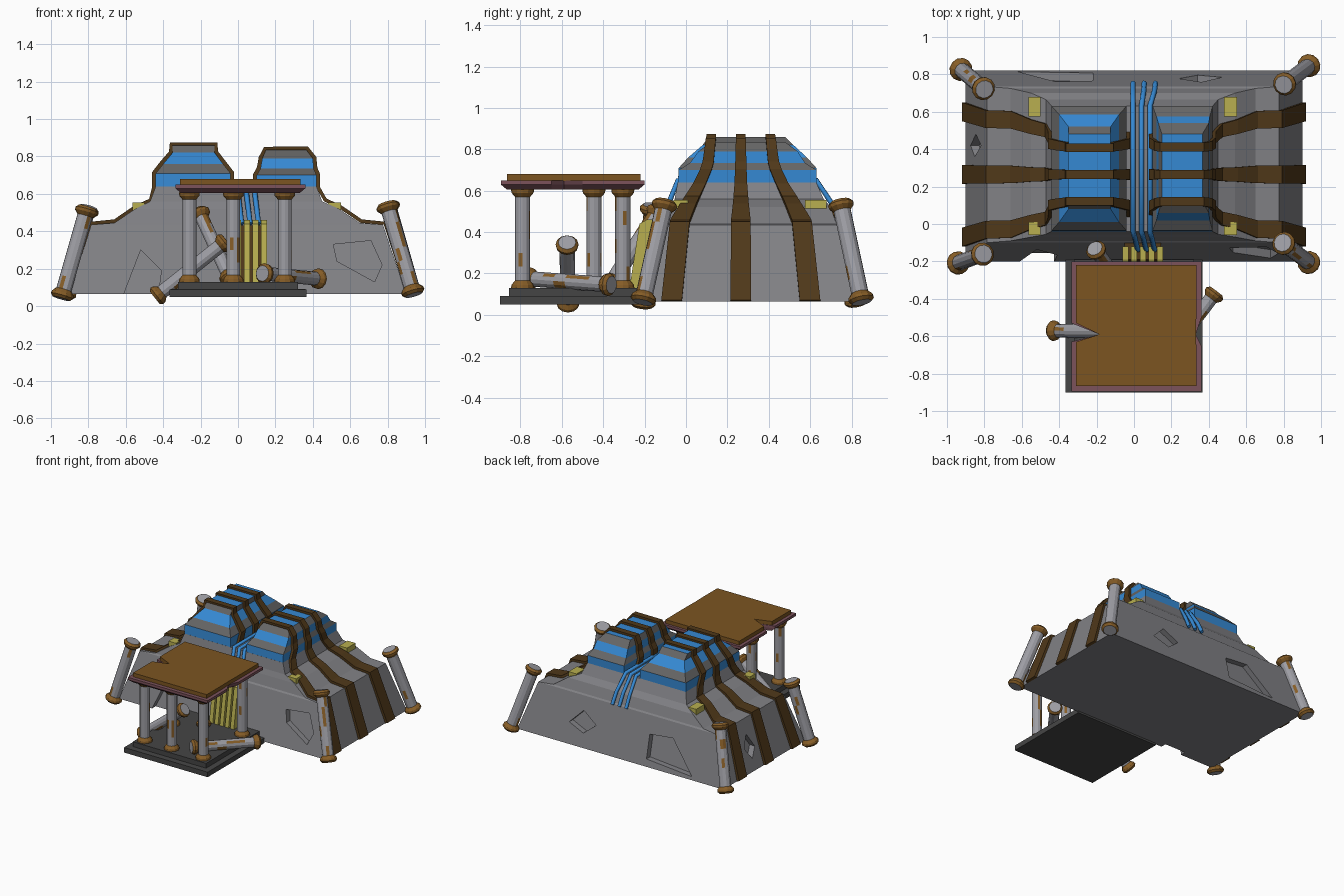
import bpy, bmesh, math, random
from mathutils import Vector

if "Cube" in bpy.data.objects:
    bpy.data.objects.remove(bpy.data.objects["Cube"])
random.seed(4)


def mat(name, c):
    m = bpy.data.materials.new(name)
    m.diffuse_color = (*c, 1)
    m.use_nodes = True
    m.node_tree.nodes["Principled BSDF"].inputs["Base Color"].default_value = m.diffuse_color
    return m


GREY = mat("grey", (.22, .22, .235))
SHAFT = mat("shaft_grey", (.34, .34, .37))
MID = mat("mid_grey", (.13, .13, .13))
DARK = mat("dark_grey", (.06, .06, .06))
BLUE = mat("blue", (.036, .25, .65))
BAND = mat("dark_brown", (.08, .04, .01))
RUST = mat("rust", (.24, .11, .02))
ROOF = mat("roof_brown", (.2, .09, .015))
PINK = mat("dull_pink", (.2, .085, .105))
YELLOW = mat("yellow", (.48, .43, .08))


def finish(name, bm, mats):
    bmesh.ops.recalc_face_normals(bm, faces=bm.faces)
    me = bpy.data.meshes.new(name)
    bm.to_mesh(me)
    bm.free()
    ob = bpy.data.objects.new(name, me)
    bpy.context.collection.objects.link(ob)
    for m in mats:
        me.materials.append(m)
    return ob


def loft(name, rings, mats, pick=lambda seg, side: 0, top=0):
    """Skin closed rings of points and cap both ends."""
    bm = bmesh.new()
    vs = [[bm.verts.new(p) for p in r] for r in rings]
    n = len(vs[0])
    for i in range(len(vs) - 1):
        for j in range(n):
            k = (j + 1) % n
            f = bm.faces.new((vs[i][j], vs[i][k], vs[i + 1][k], vs[i + 1][j]))
            f.material_index = pick(i, j)
    bm.faces.new(vs[0][::-1]).material_index = top
    bm.faces.new(vs[-1]).material_index = top
    return finish(name, bm, mats)


def rect(x0, x1, y0, y1, z):
    return [(x0, y0, z), (x1, y0, z), (x1, y1, z), (x0, y1, z)]


def box(name, x0, x1, y0, y1, z0, z1, m):
    return loft(name, [rect(x0, x1, y0, y1, z0), rect(x0, x1, y0, y1, z1)], [m])


def lerp(table, z):
    for (a, va), (b, vb) in zip(table, table[1:]):
        if z <= b:
            return va + (vb - va) * (z - a) / (b - a)
    return table[-1][1]


# Sloped main body
body = loft("main_body", [
    rect(-.9, .9, -.2, .82, .065), rect(-.785, .775, -.1, .735, .435),
    rect(-.66, .65, -.09, .725, .445), rect(-.55, .54, -.07, .70, .52),
    rect(-.47, .45, -.055, .665, .56), rect(-.44, .42, -.04, .63, .64)], [GREY])

# Broken dents in the walls: outline on the wall, pushed along the wall normal
front = lambda x, z: (x, -.2 + .27 * (z - .065), z)
back = lambda x, z: (x, .82 - .23 * (z - .065), z)
left = lambda y, z: (-.9 + .31 * (z - .065), y, z)
dents = [
    (front, (0, 1, 0), [(-.62, .04), (-.52, .30), (-.41, .19), (-.43, .04)]),
    (front, (0, 1, 0), [(.51, .33), (.71, .35), (.77, .22), (.73, .13), (.53, .24)]),
    (back, (0, -1, 0), [(-.22, .12), (-.22, .30), (-.42, .32), (-.62, .09)]),
    (back, (0, -1, 0), [(.24, .25), (.36, .33), (.47, .22), (.34, .17)]),
    (left, (1, 0, 0), [(.36, .22), (.42, .33), (.48, .24), (.42, .15)])]
for wall, d, outline in dents:
    base = [Vector(wall(*p)) for p in outline]
    d = Vector(d)
    cut = loft("dent_cutter", [[p - d * .1 for p in base], [p + d * .045 for p in base]], [GREY])
    cut.hide_render = True
    mod = body.modifiers.new("dent", 'BOOLEAN')
    mod.operation, mod.object, mod.solver = 'DIFFERENCE', cut, 'EXACT'
    bpy.context.view_layer.objects.active = body
    bpy.ops.object.modifier_apply(modifier=mod.name)
    bpy.data.objects.remove(cut)

# Two stepped towers with blue window bands: (outer x, inner x, y front, y back, z)
left_steps = [(-.44, -.04, -.04, .63, .63), (-.44, -.04, -.035, .63, .71), (-.40, -.08, .01, .585, .76),
              (-.35, -.125, .08, .52, .82), (-.35, -.125, .11, .48, .86)]
right_steps = [(.42, .10, -.04, .63, .63), (.42, .10, -.035, .63, .70), (.405, .12, .02, .575, .735),
               (.40, .13, .06, .54, .79), (.365, .15, .12, .48, .835)]
for name, steps in (("left_tower", left_steps), ("right_tower", right_steps)):
    loft(name, [rect(*s) for s in steps], [BLUE, MID], lambda i, j: i % 2)

# Brown bands running up the side walls and over each tower
spread = [(.06, .335), (.44, .295), (.53, .25), (.64, .195), (.72, .16), (.88, .14)]
width = [(.06, .10), (.44, .095), (.53, .075), (.64, .06), (.88, .045)]
for name, s, steps in (("left", -1, left_steps), ("right", 1, right_steps)):
    path = [(.9, .065), (.78, .435), (.655, .445), (.545, .52), (.46, .56)]
    path += [(abs(o), z) for o, _, _, _, z in steps]
    path += [(s * i, z) for _, i, _, _, z in reversed(steps)]
    pts = [Vector(p) for p in path]
    for e in (-1, 0, 1):
        rings = []
        for i, p in enumerate(pts):
            a = (p - pts[i - 1]).normalized() if i else Vector((0, 0))
            b = (pts[i + 1] - p).normalized() if i < len(pts) - 1 else Vector((0, 0))
            t = (a + b).normalized()
            q = p + Vector((t.y, -t.x)) * .02
            q.y = max(q.y, .065)
            if t.x < 0 and q.x < p.x and i < 8:
                q.x = p.x
            y, w = .265 + e * lerp(spread, p.y), lerp(width, p.y) / 2
            rings.append([(s * p.x, y - w, p.y), (s * p.x, y + w, p.y),
                          (s * q.x, y + w, q.y), (s * q.x, y - w, q.y)])
        loft(name + "_band", rings, [BAND])

# Yellow blocks on the shoulders
for x0, x1 in ((-.565, -.50), (.48, .55)):
    box("yellow_block", x0, x1, -.06, .01, .50, .555, YELLOW)
    box("yellow_block", x0, x1, .575, .68, .50, .555, YELLOW)

# Blue cables across the gap between the towers
for i in range(3):
    x = -.005 + .045 * i
    cu = bpy.data.curves.new("blue_cable", 'CURVE')
    cu.dimensions, cu.bevel_depth, cu.bevel_resolution = '3D', .014, 1
    cu.use_fill_caps = True
    sp = cu.splines.new('POLY')
    run = [(x + .015 * i, .755, .44), (x + .012 * i, .71, .53), (x, .63, .65),
           (x, -.04, .65), (x + .01, -.075, .56), (x + .025, -.14, .44)]
    sp.points.add(len(run) - 1)
    for p, c in zip(sp.points, run):
        p.co = (*c, 1)
    cu.materials.append(BLUE)
    bpy.context.collection.objects.link(bpy.data.objects.new("blue_cable", cu))

# Yellow ribs on the front wall with a dark backing
for i in range(5):
    x = -.045 + .046 * i
    sec = [(-.275, -.22, .12), (-.225, -.155, .44), (-.19, -.12, .46)]
    loft("yellow_rib", [[(x - .016, a, z), (x + .016, a, z), (x + .016, b, z), (x - .016, b, z)]
                        for a, b, z in sec], [YELLOW])
loft("rib_backing", [rect(-.05, .145, -.24, -.15, .12), rect(-.05, .145, -.19, -.09, .43)], [BAND])


# Columns with flared rusty ends and rust patches
def column(name, p0, p1, r=.037):
    p0, p1 = Vector(p0), Vector(p1)
    ax = p1 - p0
    L = ax.length
    q = ax.to_track_quat('Z', 'Y')
    prof = [(0, r * 1.15), (.015, r * 1.5), (.03, r * 1.45), (.05, r)]
    prof += [(.05 + (L - .1) * k / 6, r) for k in range(1, 6)]
    prof += [(L - h, rr) for h, rr in reversed(prof[:4])]
    rings = [[p0 + q @ Vector((rr * math.cos(a * math.tau / 12), rr * math.sin(a * math.tau / 12), h))
              for a in range(12)] for h, rr in prof]
    n = len(prof)
    loft(name, rings, [SHAFT, RUST],
         lambda i, j: 1 if i < 3 or i > n - 5 or random.random() < .07 else 0)


column("corner_column", (-.945, -.21, .04), (-.805, -.16, .53), .042)
column("corner_column", (.94, -.21, .06), (.795, -.10, .55), .042)
column("corner_column", (-.93, .83, .05), (-.80, .72, .53), .042)
column("corner_column", (.94, .85, .06), (.80, .745, .55), .042)
for x, y in ((-.26, -.79), (-.025, -.79), (.25, -.79), (-.26, -.445), (.25, -.305)):
    column("porch_column", (x, y, .115), (x, y, .62))
column("fallen_column", (-.445, -.57, .045), (-.06, -.575, .35))
column("fallen_column", (.13, -.77, .175), (.44, -.36, .145))
column("leaning_column", (-.04, -.37, .14), (-.21, -.13, .51))

# Porch floor in two steps
loft("porch_floor", [rect(-.365, .365, -.9, -.19, z) for z in (.05, .09)]
     + [rect(-.32, .32, -.855, -.19, z) for z in (.092, .13)], [DARK])


# Porch roof: pink trim below, brown sheet above, with broken edges
def roof_ring(x0, x1, y0, y1, z, bite):
    return [(x0, y0, z), (x1, y0, z), (x1, -.65, z), (x1 - bite, -.59, z), (x1, -.5, z),
            (x1, y1, z), (x0, y1, z), (x0, -.53, z), (-.185, -.59, z), (x0, -.63, z)]


loft("roof_trim", [roof_ring(-.305, .33, -.865, -.23, .605, .05),
                   roof_ring(-.335, .36, -.895, -.20, .63, .05),
                   roof_ring(-.335, .36, -.895, -.20, .65, .03)], [PINK])
loft("roof_sheet", [roof_ring(-.31, .333, -.866, -.22, z, .002) for z in (.648, .68)], [ROOF])
